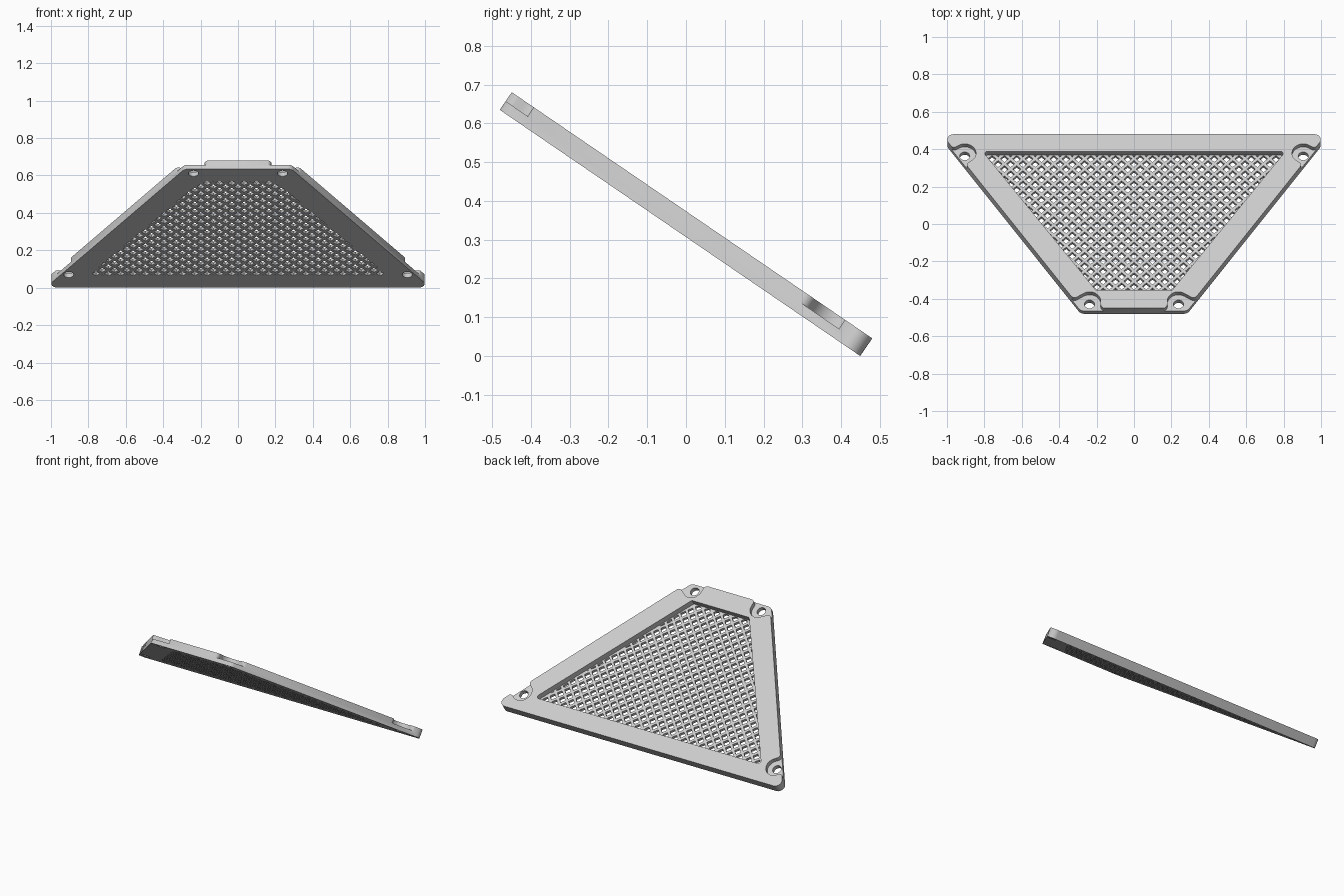
import bpy, bmesh, math
from mathutils import Vector, Matrix

if "Cube" in bpy.data.objects:
    bpy.data.objects.remove(bpy.data.objects["Cube"])

THICK, SEAT, FLOOR = 0.055, 0.027, 0.018
HALF = 0.563            # half length along the slope
SLOPE = 0.66            # side taper
TILT = math.atan2(0.635, 0.93)

grey = bpy.data.materials.new("light_grey")
grey.use_nodes = True
grey.diffuse_color = (0.6, 0.6, 0.6, 1)
grey.node_tree.nodes["Principled BSDF"].inputs["Base Color"].default_value = (0.6, 0.6, 0.6, 1)


def rounded(corners, steps=8):
    """Outline from (point, radius) pairs, each corner filleted."""
    out = []
    for i, (p, r) in enumerate(corners):
        p = Vector(p)
        if r == 0:
            out.append(p)
            continue
        a = (Vector(corners[i - 1][0]) - p).normalized()
        b = (Vector(corners[(i + 1) % len(corners)][0]) - p).normalized()
        half = a.angle(b) / 2
        centre = p + (a + b).normalized() * (r / math.sin(half))
        start = p + a * (r / math.tan(half)) - centre
        end = p + b * (r / math.tan(half)) - centre
        turn = start.angle_signed(end)
        for k in range(steps + 1):
            out.append(centre + Matrix.Rotation(-turn * k / steps, 2) @ start)
    return out


def circle(c, r, n=24):
    return [Vector((c[0] + r * math.cos(math.tau * k / n),
                    c[1] + r * math.sin(math.tau * k / n))) for k in range(n)]


def prisms(name, loops, low, high):
    """Object made of upright prisms over the given outlines."""
    bm = bmesh.new()
    for loop in loops:
        rings = [[bm.verts.new((p.x, p.y, z)) for p in loop] for z in (low, high)]
        n = len(loop)
        bm.faces.new(rings[0][::-1])
        bm.faces.new(rings[1])
        for i in range(n):
            j = (i + 1) % n
            bm.faces.new((rings[0][i], rings[0][j], rings[1][j], rings[1][i]))
    bmesh.ops.recalc_face_normals(bm, faces=bm.faces)
    mesh = bpy.data.meshes.new(name)
    bm.to_mesh(mesh)
    bm.free()
    mesh.materials.append(grey)
    ob = bpy.data.objects.new(name, mesh)
    bpy.context.collection.objects.link(ob)
    return ob


def boolean(ob, tool, kind="DIFFERENCE"):
    mod = ob.modifiers.new(tool.name, "BOOLEAN")
    mod.operation, mod.object, mod.solver = kind, tool, "EXACT"
    bpy.ops.object.select_all(action="DESELECT")
    bpy.context.view_layer.objects.active = ob
    ob.select_set(True)
    bpy.ops.object.modifier_apply(modifier=mod.name)
    bpy.data.objects.remove(tool)


def mirrored(loop):
    return [Vector((-p.x, p.y)) for p in loop]


def trapezoid(front, back, v0, v1, r_front, r_back):
    return rounded([((-front, v0), r_front), ((front, v0), r_front),
                    ((back, v1), r_back), ((-back, v1), r_back)])


# Tapered plate
front_x = 0.285
plate = prisms("vent_cover", [trapezoid(front_x, front_x + SLOPE * 2 * HALF,
                                        -HALF, HALF, 0.04, 0.035)], 0, THICK)

# Recessed window above the grille floor
window = trapezoid(0.205, 0.81, -0.445, 0.452, 0.004, 0.015)
boolean(plate, prisms("window_cutter", [window], FLOOR, 0.2))

# Open screw seats at the four corners
R = 0.06
side = Vector((SLOPE, 1)).normalized()
out = Vector((side.y, -side.x))


def to_edge(c):
    edge = Vector((front_x + SLOPE * (c.y + HALF) - c.x, 0))
    return edge.dot(out) + 0.001


rear, fore = Vector((0.905, 0.44)), Vector((0.238, -0.519))
e = to_edge(rear)
rear_seat = rounded([(rear + side * 0.09 + out * e, 0), (rear + side * R + out * e, 0.02),
                     (rear + (side - out) * R, R * 0.99), (rear - (side + out) * R, R * 0.99),
                     (rear - side * R + out * e, 0.025), (rear - side * 0.1 + out * e, 0),
                     (rear - side * 0.1 + out * 0.2, 0), (rear + side * 0.09 + out * 0.2, 0)])
e = to_edge(fore)
tip = -HALF - 0.001
fore_seat = rounded([(fore + side * 0.1 + out * e, 0), (fore + side * R + out * e, 0.025),
                     (fore + (side - out) * R, R * 0.95),
                     (fore + Vector((-R, 0.018)), R * 0.95),
                     ((fore.x - R, tip), 0.025), ((fore.x - R - 0.04, tip), 0),
                     ((fore.x - R - 0.04, -0.7), 0), ((0.5, -0.7), 0),
                     (fore + side * 0.1 + out * 0.2, 0)])
seats = [rear_seat, fore_seat]
boolean(plate, prisms("seat_cutter", seats + [mirrored(s) for s in seats], SEAT, 0.2))

# Screw holes
holes = [circle(c, 0.027) for c in (rear, fore)]
boolean(plate, prisms("hole_cutter", holes + [mirrored(h) for h in holes], -0.1, 0.2))

# Diamond grille, clipped to the window
PITCH, D = 0.066, 0.0215
diamonds = []
for row in range(-14, 15):
    for col in range(-13, 14):
        x, v = (col + 0.5 * (row % 2)) * PITCH, row * PITCH / 2
        if abs(v) < 0.47 and abs(x) < 0.205 + (v + 0.445) * 0.675 + D:
            diamonds.append([Vector((x + D, v)), Vector((x, v + D)),
                             Vector((x - D, v)), Vector((x, v - D))])
grille = prisms("grille_cutter", diamonds, -0.1, 0.1)
boolean(grille, prisms("grille_limit",
                       [trapezoid(0.2, 0.8, -0.442, 0.449, 0.004, 0.015)], -0.05, 0.05),
        "INTERSECT")
boolean(plate, grille)

# Lean the cover back so its rear edge rests on the ground
plate.data.transform(Matrix.Translation((0, -0.0155, 0.3175)) @ Matrix.Rotation(-TILT, 4, "X"))
bpy.ops.object.select_all(action="DESELECT")
plate.select_set(True)
bpy.context.view_layer.objects.active = plate
bpy.ops.object.shade_smooth_by_angle(angle=math.radians(30))
